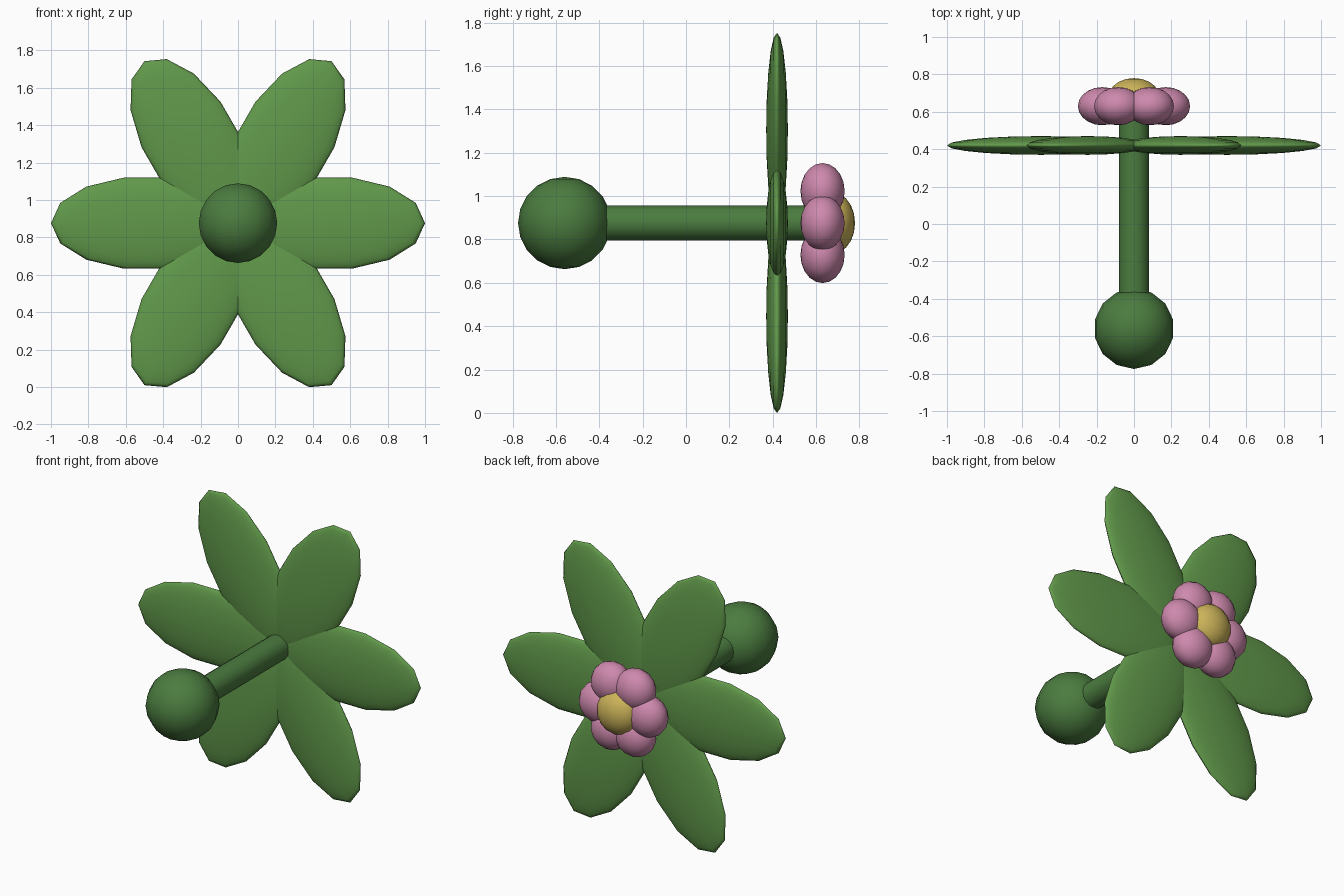
import bpy
from math import pi, sin, cos, radians

cube = bpy.data.objects.get("Cube")
if cube:
    bpy.data.objects.remove(cube, do_unlink=True)

MID = 0.876  # height of the stem axis


def material(name, rgb):
    m = bpy.data.materials.new(name)
    m.use_nodes = True
    m.diffuse_color = (*rgb, 1)
    m.node_tree.nodes["Principled BSDF"].inputs["Base Color"].default_value = (*rgb, 1)
    return m


leaf_green = material("leaf green", (0.12, 0.32, 0.07))
stem_green = material("dark stem green", (0.07, 0.20, 0.05))
petal_pink = material("petal pink", (0.62, 0.25, 0.42))
centre_yellow = material("centre yellow", (0.60, 0.45, 0.10))


def finish(name, mat):
    ob = bpy.context.object
    ob.name = name
    ob.data.materials.append(mat)
    bpy.ops.object.shade_smooth_by_angle(angle=radians(35))
    return ob


def ellipsoid(name, mat, loc, scale, rot=(0, 0, 0)):
    bpy.ops.mesh.primitive_uv_sphere_add(segments=14, ring_count=10, radius=1,
                                         location=loc, rotation=rot)
    bpy.context.object.scale = scale
    return finish(name, mat)


def whorl(name, mat, y, reach, scale):
    """Six flattened ellipsoids spread around the stem axis."""
    for i in range(6):
        a = radians(30 + 60 * i)
        loc = (reach * sin(a), y, MID + reach * cos(a))
        ellipsoid(f"{name}_{i + 1}", mat, loc, scale, (pi / 2, a, 0))


# Round bulb at the front end
ellipsoid("bulb", stem_green, (0, -0.56, MID), (0.215, 0.215, 0.213))

# Stem running from the bulb into the flower
bpy.ops.mesh.primitive_cylinder_add(vertices=16, radius=0.081, depth=1.18,
                                    location=(0, 0.03, MID), rotation=(pi / 2, 0, 0))
finish("stem", stem_green)

# Six long leaves
whorl("leaf", leaf_green, 0.42, 0.497, (0.25, 0.503, 0.05))

# Flower: six round petals and a domed centre
whorl("petal", petal_pink, 0.63, 0.17, (0.13, 0.13, 0.102))
ellipsoid("flower_centre", centre_yellow, (0, 0.68, MID), (0.14, 0.14, 0.1), (pi / 2, 0, 0))
